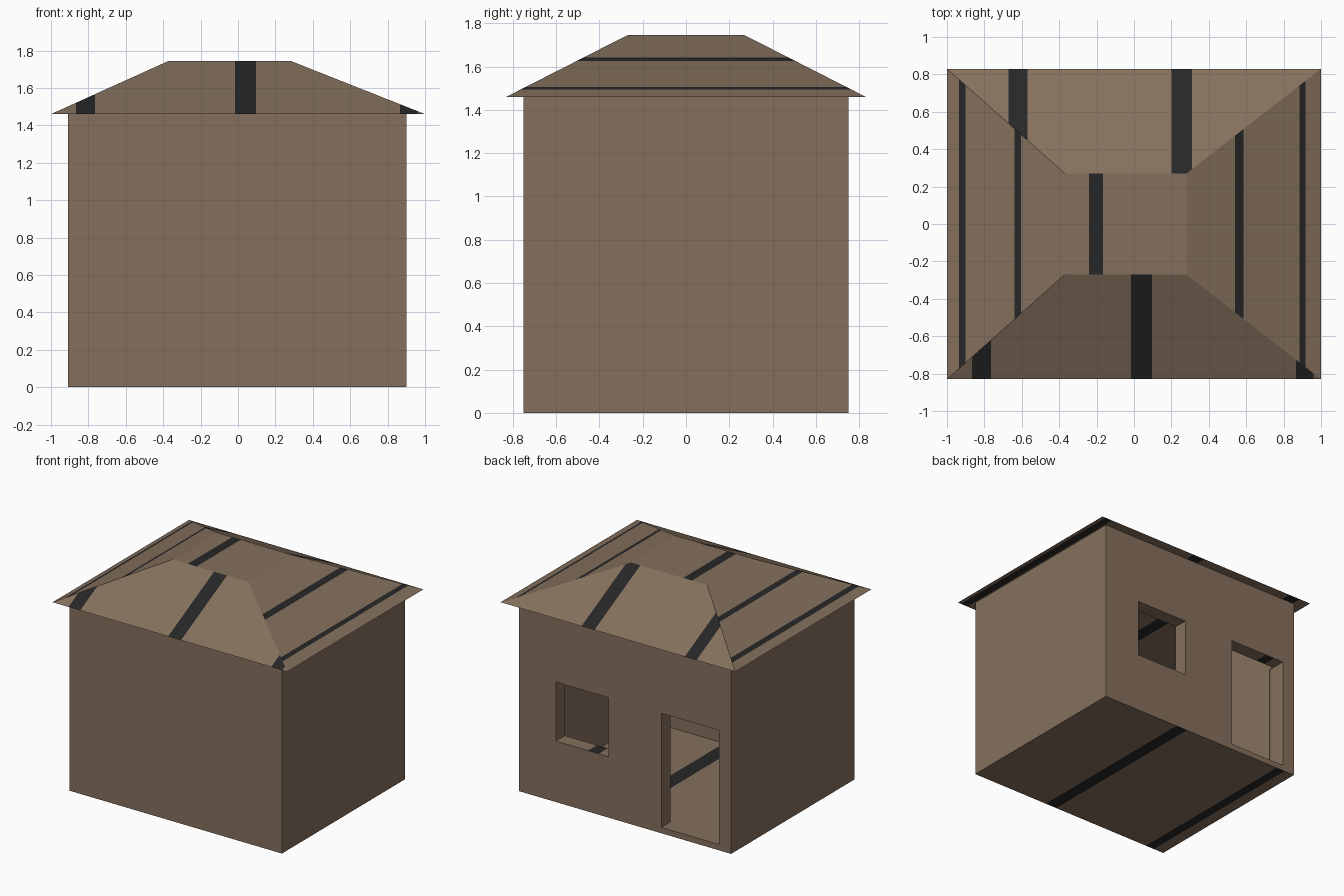
import bpy, bmesh
from mathutils import Vector

if "Cube" in bpy.data.objects:
    bpy.data.objects.remove(bpy.data.objects["Cube"])


def material(name, rgb):
    m = bpy.data.materials.new(name)
    m.diffuse_color = (*rgb, 1)
    m.use_nodes = True
    m.node_tree.nodes["Principled BSDF"].inputs["Base Color"].default_value = m.diffuse_color
    return m


WOOD = material("brown_wood", (0.235, 0.163, 0.110))
GAP = material("dark_gap", (0.020, 0.020, 0.021))


def make_object(name, bm):
    bmesh.ops.recalc_face_normals(bm, faces=bm.faces[:])
    mesh = bpy.data.meshes.new(name)
    bm.to_mesh(mesh)
    bm.free()
    mesh.materials.append(WOOD)
    mesh.materials.append(GAP)
    ob = bpy.data.objects.new(name, mesh)
    bpy.context.collection.objects.link(ob)
    return ob


def block(name, x, y, z, top_x=None, top_y=None):
    """Box from ranges; the top rectangle may differ to form a hipped shape."""
    bm = bmesh.new()
    rings = []
    for (xa, xb), (ya, yb), h in ((x, y, z[0]), (top_x or x, top_y or y, z[1])):
        rings.append([bm.verts.new((px, py, h)) for px, py in
                      ((xa, ya), (xb, ya), (xb, yb), (xa, yb))])
    low, high = rings
    bm.faces.new(low[::-1])
    bm.faces.new(high)
    for i in range(4):
        j = (i + 1) % 4
        bm.faces.new((low[i], low[j], high[j], high[i]))
    return make_object(name, bm)


def carve(ob, cutter):
    mod = ob.modifiers.new("carve", 'BOOLEAN')
    mod.operation = 'DIFFERENCE'
    mod.solver = 'EXACT'
    mod.object = cutter
    bpy.context.view_layer.objects.active = ob
    bpy.ops.object.modifier_apply(modifier=mod.name)
    bpy.data.objects.remove(cutter, do_unlink=True)


def stripes(ob, direction, ranges, level=None):
    """Cut dark bands running along y or down the slope, at x ranges, into faces of one direction."""
    d = Vector(direction).normalized()
    bm = bmesh.new()
    bm.from_mesh(ob.data)

    def chosen():
        bm.normal_update()
        return [f for f in bm.faces if f.normal.dot(d) > 0.98 and
                (level is None or abs(f.calc_center_median().z - level) < 0.01)]

    for xa, xb in ranges:
        for x in (xa, xb):
            faces = chosen()
            geom = set(faces)
            for f in faces:
                geom.update(f.edges)
                geom.update(f.verts)
            bmesh.ops.bisect_plane(bm, geom=list(geom), dist=1e-5,
                                   plane_co=(x, 0, 0), plane_no=(1, 0, 0))
        for f in chosen():
            if all(xa - 1e-4 <= v.co.x <= xb + 1e-4 for v in f.verts):
                f.material_index = 1
    bm.to_mesh(ob.data)
    bm.free()


# Hollow walls with floor and ceiling, door and window in the back
walls = block("walls", (-0.91, 0.90), (-0.75, 0.75), (0, 1.46))
carve(walls, block("room_cutter", (-0.80, 0.79), (-0.64, 0.64), (0.045, 1.41)))
carve(walls, block("door_cutter", (-0.805, -0.315), (0.60, 0.90), (0.0451, 0.925)))
carve(walls, block("window_cutter", (0.135, 0.585), (0.60, 0.90), (0.47, 0.925)))

# Gaps on the base, floor, ceiling, lintel and sill
DOWN, UP = (0, 0, -1), (0, 0, 1)
stripes(walls, DOWN, [(0.12, 0.22), (-0.82, -0.745)], 0)
stripes(walls, UP, [(0.005, 0.125)], 0.045)
stripes(walls, DOWN, [(-0.33, -0.23)], 1.41)
stripes(walls, DOWN, [(-0.72, -0.64)], 0.925)
stripes(walls, UP, [(0.22, 0.31)], 0.47)

# Hipped roof with a flat top
roof = block("roof", (-1, 1), (-0.83, 0.83), (1.46, 1.745), (-0.37, 0.28), (-0.27, 0.27))
stripes(roof, (0, -0.45, 0.89), [(-0.865, -0.765), (-0.015, 0.095), (0.865, 0.96)])
stripes(roof, (0, 0.45, 0.89), [(-0.67, -0.57), (0.20, 0.31)])
stripes(roof, (-0.40, 0, 0.92), [(-0.935, -0.90), (-0.64, -0.605)])
stripes(roof, (0.38, 0, 0.92), [(0.54, 0.585), (0.885, 0.917)])
stripes(roof, UP, [(-0.24, -0.165)])
stripes(roof, DOWN, [(-0.90, -0.80), (0.02, 0.12), (0.91, 0.97)])
